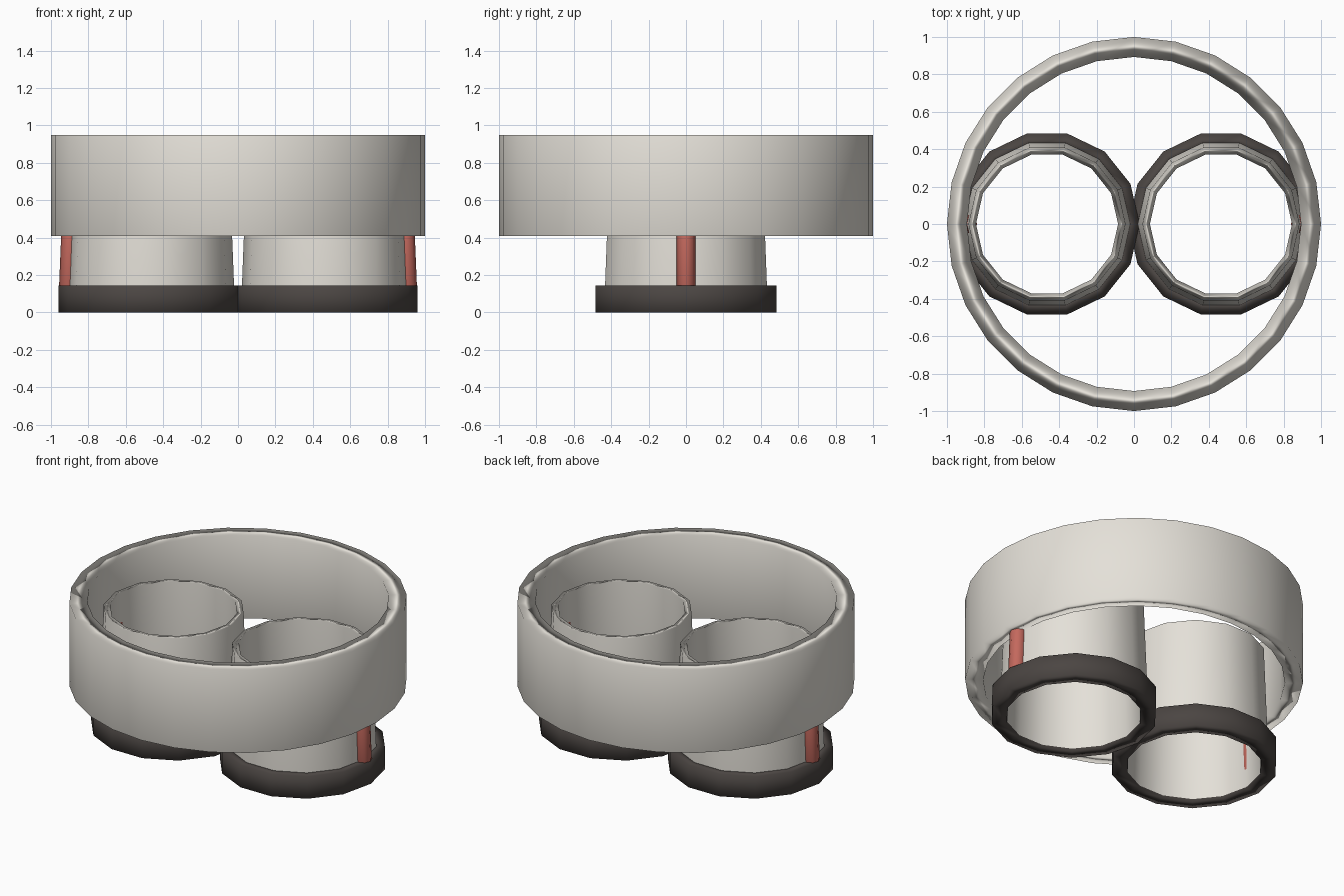
import bpy, bmesh, math

if "Cube" in bpy.data.objects:
    bpy.data.objects.remove(bpy.data.objects["Cube"])


def material(name, rgb):
    m = bpy.data.materials.new(name)
    m.diffuse_color = (*rgb, 1)
    m.use_nodes = True
    m.node_tree.nodes["Principled BSDF"].inputs["Base Color"].default_value = m.diffuse_color
    return m


CREAM = material("cream", (0.78, 0.75, 0.69))
DARK = material("charcoal", (0.07, 0.06, 0.055))
RED = material("red", (0.55, 0.14, 0.11))


def finish(name, bm, mat, x):
    bmesh.ops.recalc_face_normals(bm, faces=bm.faces)
    me = bpy.data.meshes.new(name)
    bm.to_mesh(me)
    bm.free()
    me.materials.append(mat)
    for p in me.polygons:
        p.use_smooth = True
    ob = bpy.data.objects.new(name, me)
    ob.location.x = x
    bpy.context.collection.objects.link(ob)
    # broad walls keep their normals, narrow rims look rounded
    ob.modifiers.new("soft_rims", 'WEIGHTED_NORMAL')
    return ob


def ring(name, profile, sides, mat, x=0):
    """Revolve a closed (radius, z) profile around z."""
    bm = bmesh.new()
    loops = []
    for i in range(sides):
        a = 2 * math.pi * i / sides
        loops.append([bm.verts.new((r * math.cos(a), r * math.sin(a), z)) for r, z in profile])
    n = len(profile)
    for i in range(sides):
        a, b = loops[i], loops[(i + 1) % sides]
        for j in range(n):
            k = (j + 1) % n
            bm.faces.new((a[j], b[j], b[k], a[k]))
    return finish(name, bm, mat, x)


def stripe(name, side, mat):
    """Slim eight-sided rod following the taper of the leg tube."""
    bm = bmesh.new()
    bmesh.ops.create_cone(bm, cap_ends=True, segments=8, radius1=0.05, radius2=0.05, depth=0.44)
    ob = finish(name, bm, mat, side * 0.898)
    ob.location.z = 0.35
    ob.rotation_euler.y = -side * 0.041
    return ob


# wide upper band
ring("waist_band", [(1.0, 0.41), (1.0, 0.95), (0.893, 0.95), (0.893, 0.41)], 28, CREAM)

# tapered leg tubes, dark cuffs and red side stripes
for label, s in (("left", -1), ("right", 1)):
    x = s * 0.465
    ring(label + "_leg_tube", [(0.449, 0.01), (0.42, 0.76), (0.38, 0.76), (0.402, 0.01)], 14, CREAM, x)
    ring(label + "_leg_cuff", [(0.495, 0), (0.495, 0.145), (0.41, 0.145), (0.404, 0)], 14, DARK, x)
    stripe(label + "_side_stripe", s, RED)
